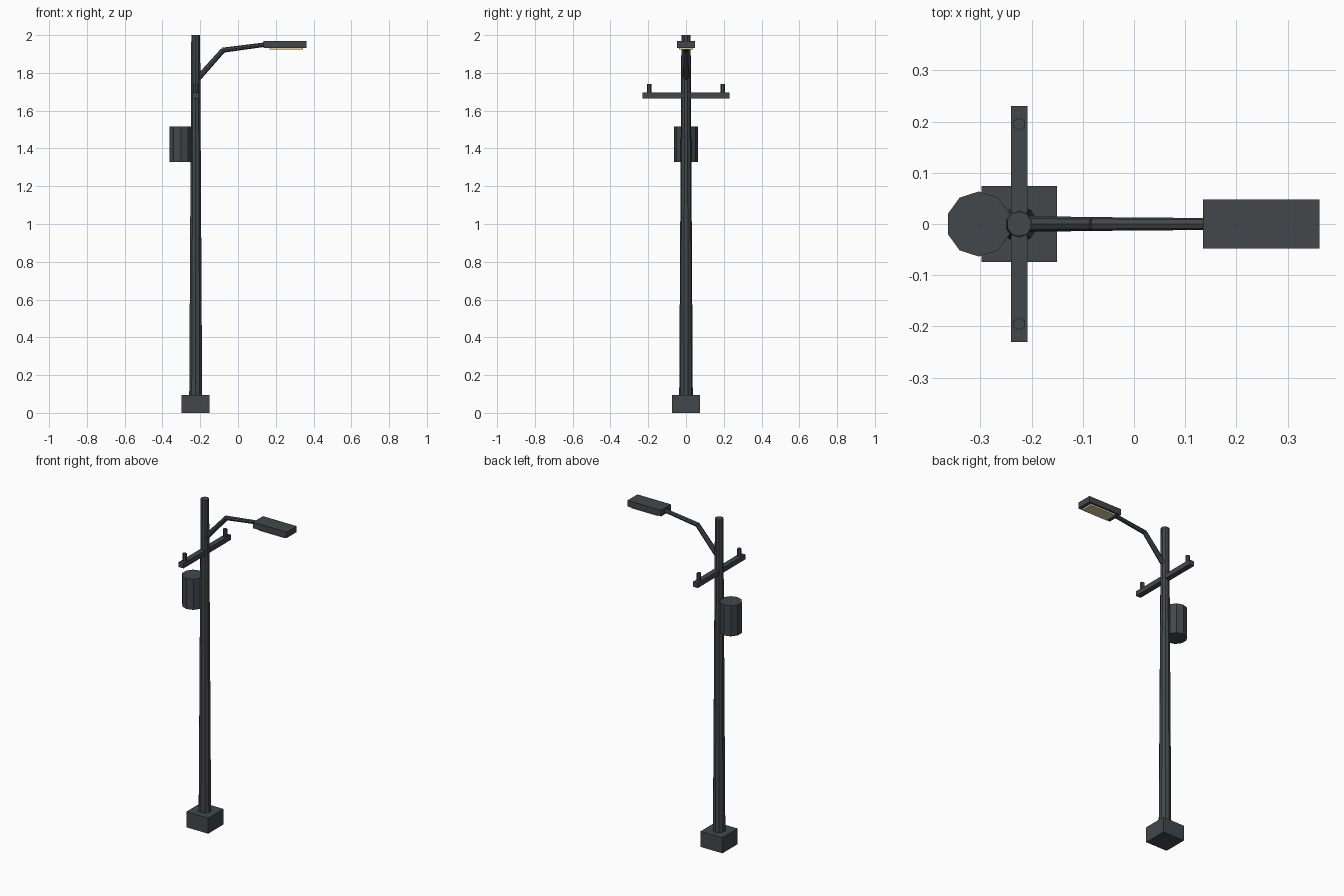
import bpy, bmesh, math
from mathutils import Vector, Matrix

if "Cube" in bpy.data.objects:
    bpy.data.objects.remove(bpy.data.objects["Cube"])


def material(name, rgb):
    m = bpy.data.materials.new(name)
    m.diffuse_color = (*rgb, 1)
    m.use_nodes = True
    m.node_tree.nodes["Principled BSDF"].inputs["Base Color"].default_value = m.diffuse_color
    return m


DARK = material("dark grey metal", (0.054, 0.064, 0.069))
GLOW = material("warm lamp lens", (0.75, 0.62, 0.34))
POLE_X = -0.224


def finish(name, bm, mat):
    bmesh.ops.recalc_face_normals(bm, faces=bm.faces)
    me = bpy.data.meshes.new(name)
    bm.to_mesh(me)
    bm.free()
    me.materials.append(mat)
    ob = bpy.data.objects.new(name, me)
    bpy.context.collection.objects.link(ob)
    return ob


def box(name, lo, hi, mat=DARK):
    lo, hi = Vector(lo), Vector(hi)
    bm = bmesh.new()
    bmesh.ops.create_cube(bm, size=1)
    bmesh.ops.scale(bm, vec=hi - lo, verts=bm.verts)
    bmesh.ops.translate(bm, vec=(lo + hi) / 2, verts=bm.verts)
    return finish(name, bm, mat)


def rod(name, a, b, r1, r2, sides, mat=DARK):
    """Tapered flat-sided cylinder from a to b."""
    a, b = Vector(a), Vector(b)
    d = b - a
    bm = bmesh.new()
    bmesh.ops.create_cone(bm, cap_ends=True, segments=sides,
                          radius1=r1, radius2=r2, depth=d.length)
    # put one corner on the +y axis
    v = next(v for v in bm.verts if v.co.z < 0)
    turn = math.pi / 2 - math.atan2(v.co.y, v.co.x)
    tilt = Matrix.Rotation(math.atan2(d.x, d.z), 4, 'Y')
    if abs(d.y) > 1e-6:
        tilt = d.to_track_quat('Z', 'Y').to_matrix().to_4x4()
    bm.transform(Matrix.Translation((a + b) / 2) @ tilt @ Matrix.Rotation(turn, 4, 'Z'))
    return finish(name, bm, mat)


# Base block and tapered pole
box("base_block", (-0.298, -0.074, 0), (-0.150, 0.074, 0.095))
rod("pole", (POLE_X, 0, 0.09), (POLE_X, 0, 2.0), 0.036, 0.0245, 10)

# Transformer can behind the pole
rod("transformer_can", (-0.303, 0, 1.328), (-0.303, 0, 1.515), 0.0635, 0.0635, 10)

# Crossarm with two insulator pins
box("crossarm", (POLE_X - 0.0165, -0.23, 1.665), (POLE_X + 0.0165, 0.23, 1.695))
for side, y in (("front", -0.195), ("back", 0.195)):
    rod(side + "_insulator_pin", (POLE_X, y, 1.69), (POLE_X, y, 1.74), 0.0125, 0.0125, 6)

# Bent lamp arm
rod("lower_arm", (-0.217, 0, 1.765), (-0.078, 0, 1.921), 0.0155, 0.0135, 8)
rod("upper_arm", (-0.082, 0, 1.92), (0.16, 0, 1.952), 0.0135, 0.0115, 8)

# Lamp head and lens
box("lamp_head", (0.135, -0.048, 1.933), (0.362, 0.048, 1.970))
box("lamp_lens", (0.167, -0.037, 1.923), (0.343, 0.037, 1.934), GLOW)
